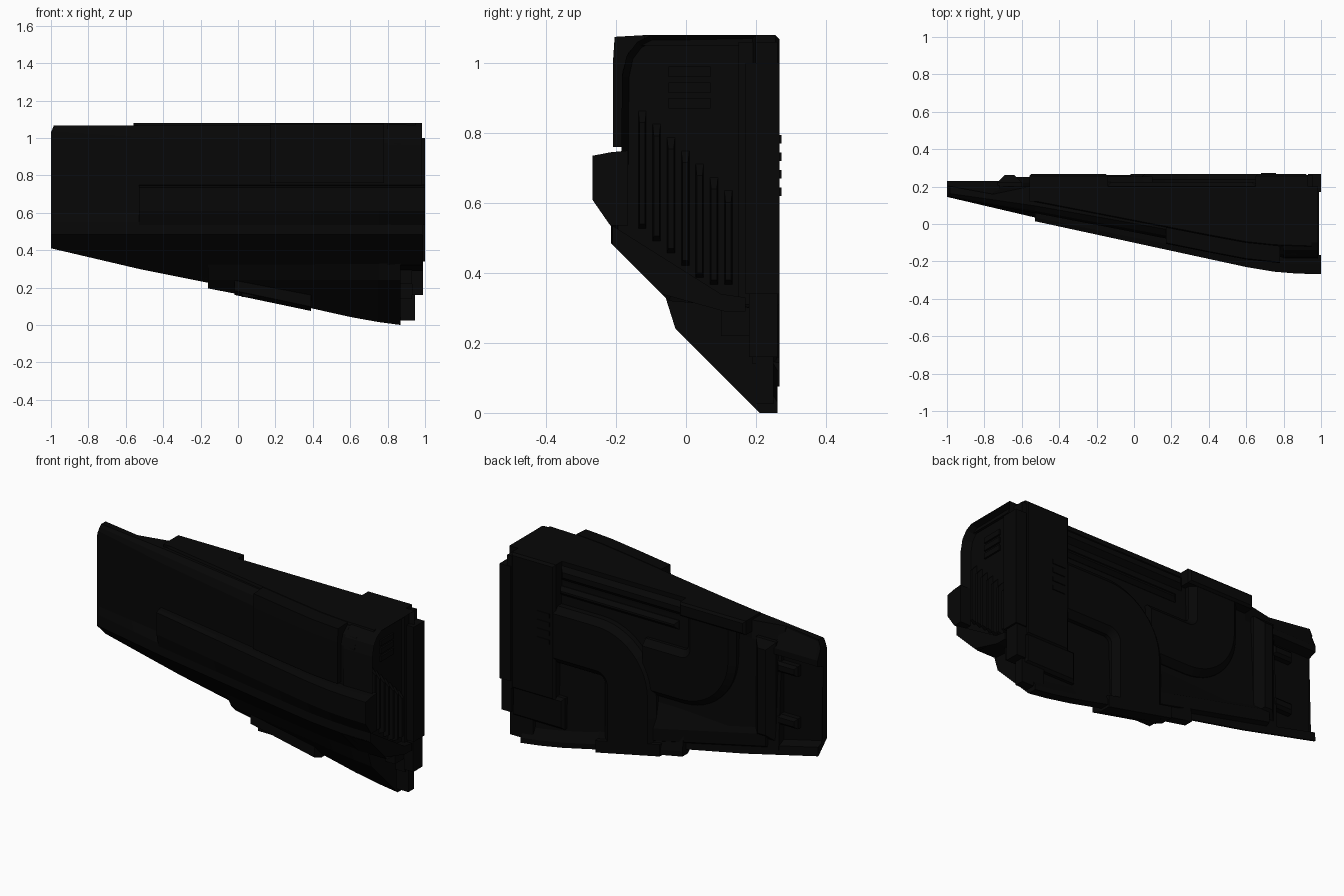
import bpy, bmesh, math

if "Cube" in bpy.data.objects:
    bpy.data.objects.remove(bpy.data.objects["Cube"])

black = bpy.data.materials.new("matte_black")
black.diffuse_color = (0.002, 0.002, 0.002, 1)
black.use_nodes = True
black.node_tree.nodes["Principled BSDF"].inputs["Base Color"].default_value = black.diffuse_color


def finish(name, bm, smooth=False):
    bmesh.ops.recalc_face_normals(bm, faces=bm.faces)
    me = bpy.data.meshes.new(name)
    bm.to_mesh(me)
    bm.free()
    me.materials.append(black)
    ob = bpy.data.objects.new(name, me)
    bpy.context.collection.objects.link(ob)
    if smooth:
        bpy.context.view_layer.objects.active = ob
        ob.select_set(True)
        bpy.ops.object.shade_smooth_by_angle(angle=math.radians(30))
        ob.select_set(False)
    return ob


def loft(name, rings, smooth=False, recess=None):
    """Skin a list of matching rings; recess = (rim, depth) hollows the last cap."""
    bm = bmesh.new()
    vs = [[bm.verts.new(p) for p in r] for r in rings]
    n = len(vs[0])
    for a, b in zip(vs, vs[1:]):
        for i in range(n):
            bm.faces.new((a[i], a[(i + 1) % n], b[(i + 1) % n], b[i]))
    bm.faces.new(vs[0])
    cap = bm.faces.new(vs[-1])
    bmesh.ops.recalc_face_normals(bm, faces=bm.faces)
    if recess:
        bmesh.ops.inset_region(bm, faces=[cap], thickness=recess[0])
        bmesh.ops.translate(bm, verts=cap.verts, vec=(-recess[1], 0, 0))
    return finish(name, bm, smooth)


def along_x(name, xs, section, **kw):
    return loft(name, [[(x, y, z) for y, z in section(x)] for x in xs], **kw)


def box(name, x0, x1, y0, y1, z0, z1, c=0.0):
    """Box whose rear (+y) edges are chamfered by c."""
    def ring(y, k):
        return [(x0 + k, y, z0 + k), (x1 - k, y, z0 + k),
                (x1 - k, y, z1 - k), (x0 + k, y, z1 - k)]
    rings = [ring(y0, 0), ring(y1 - c, 0)]
    if c:
        rings.append(ring(y1, c))
    return loft(name, rings)


def interp(x, table):
    for (xa, a), (xb, b) in zip(table, table[1:]):
        if x <= xb:
            return a + (b - a) * (x - xa) / (xb - xa)
    return table[-1][1]


FRONT = [(-1, .145), (-.53, .035), (.39, -.15), (.6, -.19), (.75, -.207), (.87, -.215), (1, -.215)]
OUTER = [(-.53, .015), (.6, -.23), (.75, -.255), (.87, -.265), (1, -.268)]


def yf(x):
    return interp(x, FRONT)


def yw(x):
    """Upper front wall, set slightly behind the lower wall."""
    return yf(x) + interp(x, [(-1, 0), (-.5, .025), (1, .033)])


def shoulder(x):
    """Front wall with a rounded top shoulder, from top to knuckle."""
    k = interp(x, [(-1, .02), (-.5, .04), (.8, .058), (1, .06)])
    t = 1.03 if x < -.99 else 1.066
    w = yw(x)
    return [(w + k, t), (w + k * .3, t - k * .6), (w, t - k * 1.6),
            (w, .6), (yf(x), .55), (yf(x), .485)]


# Main hull: upright front wall with a 45 degree lower slope
def hull(x):
    low = yf(x) + .485 - .22
    tb = interp(x, [(-.75, .16), (-.56, .2), (1, .2)])
    return [(.2, .96), (tb, 1.066)] + shoulder(x) + [(.22, low), (.23, low)]


along_x("main_hull", [-.75, -.56, -.53, -.1, .39, .6, .75, .87], hull)


# Tail shell, slightly chamfered at the tip
def tail(x):
    low = yf(x) + .485 - .22
    top = 1.03 if x < -.99 else 1.066
    return [(.18, .94), (yw(x) + .06, top)] + shoulder(x) + [(.195, low + .025), (.18, low + .04)]


along_x("tail_shell", [-1, -.985, -.72], tail)


# Tail rails framing the rear recess
def tail_top(x):
    top = 1.028 if x < -.99 else 1.064
    return [(.16, .9), (.23, .925), (.23, .96), (yw(x) + .055, top), (yw(x) + .04, .98)]


along_x("tail_top_rail", [-1, -.985, -.72], tail_top)
along_x("tail_bottom_rail", [-1, -.72], lambda x: [
    (.16, yf(x) + .345), (.225, yf(x) + .315), (.23, yf(x) + .265), (.22, yf(x) + .265), (.16, yf(x) + .33)])
box("tail_collar", -.73, -.6, .15, .262, .42, .99, .04)
for z in (.55, .85):
    box("tail_bracket", -.86, -.73, .17, .225, z - .03, z + .03, .015)

# Top deck plate
along_x("top_deck", [-.56, .39, .6, .75, .95], lambda x: [
    (.2, 1.05), (.2, 1.08), (yw(x) + .065, 1.08), (yw(x) + .055, 1.05)])

# Upper front side plate
along_x("upper_side_plate", [.17, .39, .6, .78], lambda x: [
    (yw(x) + .06, 1.08), (yf(x) + .005, 1.075), (yf(x), 1.0), (yf(x), .76), (yw(x) + .06, .76)])


# Raised front belt
def belt(x):
    f, o = yf(x) - .001, interp(x, OUTER)
    return [(f + .05, .75), (f, .745), (o, .735), (o, .61), (f, .535), (f + .05, .535)]


along_x("front_belt", [-.53, -.1, .39, .6, .75, .87, 1], belt)


# Lower sloped armour
def armour(x):
    c = yf(x) + .485
    d = interp(x, [(-.16, .25), (.39, .245), (.6, .252), (.87, .27)])
    return [(c - .33, .335), (c - .03 - d, .24), (.21, c - d), (.262, c - d),
            (.262, c - d + .03), (c - .2, .34)]


along_x("lower_armour", [-.16, .1, .39, .6, .75, .87], armour)


# Open end housing with a recessed face
def housing(x):
    return [(.2, 1.08), (-.1, 1.08), (-.14, 1.06), (-.17, 1.02), (-.183, .96), (-.185, .7),
            (-.213, .6), (-.213, .485), (-.05, .32), (.2, .3)]


along_x("end_housing", [.8, .985], housing, recess=(.02, .05))

# Ribbed grille inside the end housing
for i in range(7):
    y = -.125 + i * .041
    top, low = .88 - i * .038, max(.36, .52 - i * .035)
    loft("grille_rib", [[(.92, y - .013, low), (.92, y + .013, low), (.92, y + .013, top), (.92, y - .013, top)],
                        [(.965, y - .008, low + .02), (.965, y + .008, low + .02),
                         (.965, y + .008, top - .05), (.965, y - .008, top - .05)]])
for k in range(3):
    box("grille_pad", .92, .945, -.05, .07, .87 + k * .045, .90 + k * .045)

# Sloped sill below the grille
along_x("end_sill", [.86, .99], lambda x: [
    (-.21, .535), (-.21, .48), (-.07, .34), (.11, .29), (.17, .29), (.17, .33), (.1, .34)])

# Rear end blocks
box("rear_block", .65, .93, .15, .268, .3, 1.08, .012)
box("rear_block_edge", .92, .955, .15, .262, .3, 1.06)
box("end_post", .93, 1, .17, .268, .34, 1.0)
box("end_foot", .93, .99, .18, .262, .16, .35)
box("lower_rear_block", .6, .93, .19, .26, .14, .32, .015)
box("lower_end_tab", .8, .945, .2, .25, .025, .2)
box("core_filler", .5, .93, .1, .21, .22, .6)
for k in range(4):
    box("rear_slat", .68, .76, .25, .273, .62 + k * .05, .645 + k * .05)


# Bent rear ducts swept through the xz plane
def duct(name, start, centre, r, a0, a1, end, w, y):
    pts = [start]
    for i in range(13):
        a = math.radians(a0 + (a1 - a0) * i / 12)
        pts.append((centre[0] + r * math.cos(a), centre[1] + r * math.sin(a)))
    pts.append(end)
    prof = [(-w, .15), (-w, y - .03), (-w * .78, y), (w * .78, y), (w, y - .03), (w, .15)]
    rings = []
    for i, p in enumerate(pts):
        q0, q1 = pts[max(i - 1, 0)], pts[min(i + 1, len(pts) - 1)]
        dx, dz = q1[0] - q0[0], q1[1] - q0[1]
        d = math.hypot(dx, dz)
        rings.append([(p[0] - dz / d * o, yy, p[1] + dx / d * o) for o, yy in prof])
    loft(name, rings, smooth=True)


duct("large_duct", (.66, .675), (.385, .475), .2, 90, 180, (.185, .15), .163, .268)
duct("small_duct", (-.325, 1.075), (-.145, .82), .18, 180, 270, (.1, .64), .155, .255)
box("small_duct_flange", -.56, -.14, .12, .268, 1.0, 1.08, .012)

# Flange where the large duct leaves the underside
along_x("large_duct_flange", [-.02, .39], lambda x: [
    (.14, .245 - .21 * x), (.14, .18 - .21 * x), (.2, .157 - .21 * x), (.268, .157 - .21 * x), (.268, .225 - .21 * x)])

# Rear upper ledge and lower tapered fairing
box("upper_ledge", -.15, .66, .15, .225, .97, 1.06, .03)
box("upper_rail", -.1, .66, .15, .225, .89, .94, .02)
loft("lower_fairing", [[(x, .15, .52), (x, .21, .5), (x, .25, b + .1), (x, .25, b + .03), (x, .2, b)]
                       for x, b in ((-.68, .36), (.04, .2))])
